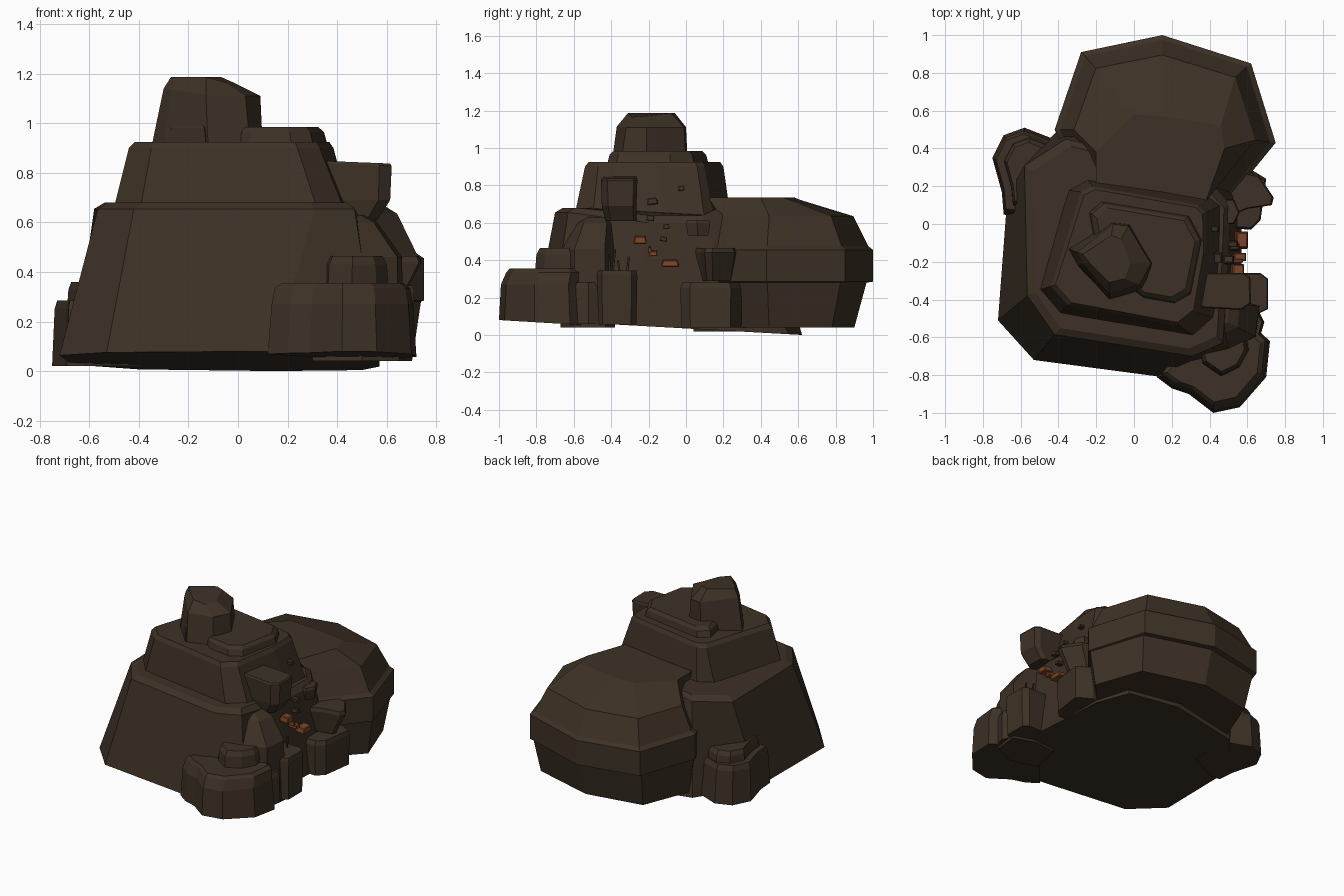
import bpy, bmesh
from mathutils import Vector, Euler

if "Cube" in bpy.data.objects:
    bpy.data.objects.remove(bpy.data.objects["Cube"])


def material(name, rgb):
    m = bpy.data.materials.new(name)
    m.diffuse_color = (*rgb, 1)
    m.use_nodes = True
    m.node_tree.nodes["Principled BSDF"].inputs["Base Color"].default_value = m.diffuse_color
    return m


STONE = material("dark_stone", (0.047, 0.031, 0.019))
ORE = material("orange_ore", (0.2, 0.06, 0.02))


def tilt(x, y):
    """Height of the sloping underside."""
    return max(0.0, 0.035 - 0.056 * y)


def scaled(poly, s, shift=(0, 0)):
    cx = sum(p[0] for p in poly) / len(poly)
    cy = sum(p[1] for p in poly) / len(poly)
    return [(cx + (x - cx) * s + shift[0], cy + (y - cy) * s + shift[1]) for x, y in poly]


def loft(name, rings, mat=STONE):
    """Skin a stack of outlines; each is (points, z) with z a number or function."""
    bm = bmesh.new()
    loops = [[bm.verts.new((x, y, z(x, y) if callable(z) else z)) for x, y in pts]
             for pts, z in rings]
    n = len(loops[0])
    for a, b in zip(loops, loops[1:]):
        for i in range(n):
            j = (i + 1) % n
            bm.faces.new((a[i], a[j], b[j], b[i]))
    bm.faces.new(loops[0][::-1])
    bm.faces.new(loops[-1])
    bmesh.ops.recalc_face_normals(bm, faces=bm.faces)
    me = bpy.data.meshes.new(name)
    bm.to_mesh(me)
    bm.free()
    me.materials.append(mat)
    ob = bpy.data.objects.new(name, me)
    bpy.context.collection.objects.link(ob)
    return ob


def boulder(name, poly, levels):
    """One outline repeated at (z, scale) levels."""
    return loft(name, [(scaled(poly, s), z) for z, s in levels])


def chip(name, loc, size, rot=(0, 0, 0), mat=STONE):
    """Small bevelled block."""
    bm = bmesh.new()
    bmesh.ops.create_cube(bm, size=1)
    e = Euler(rot).to_matrix()
    for v in bm.verts:
        s = 0.82 if v.co.z > 0 else 1
        v.co = e @ Vector((v.co.x * size[0] * s, v.co.y * size[1] * s, v.co.z * size[2])) + Vector(loc)
    bmesh.ops.bevel(bm, geom=bm.edges[:], offset=min(size) * 0.12, segments=1, affect='EDGES')
    me = bpy.data.meshes.new(name)
    bm.to_mesh(me)
    bm.free()
    me.materials.append(mat)
    bpy.context.collection.objects.link(bpy.data.objects.new(name, me))


# main mound
base = [(-.72, -.51), (-.53, -.72), (.15, -.81), (.56, -.72), (.57, -.3), (.57, .3),
        (.5, .55), (.15, .62), (-.4, .5), (-.67, .15)]
brow = [(-.565, -.38), (-.42, -.585), (.31, -.70), (.47, -.63), (.5, -.2), (.51, .1),
        (.42, .2), (0, .36), (-.36, .45), (-.58, .31)]
loft("main_mound", [(base, tilt), (brow, lambda x, y: .60 if x > .48 else .655),
                    (scaled(brow, .93), lambda x, y: .64 if x > .4 and y > -.4 else .68)])

# second tier
low = [(-.51, -.35), (-.4, -.48), (.33, -.6), (.44, -.5), (.46, -.1), (.46, .1), (.4, .15),
       (-.25, .24), (-.36, .18)]
top = [(-.44, -.33), (-.35, -.43), (.24, -.54), (.33, -.47), (.385, -.15), (.38, .06), (.34, .1),
       (-.22, .2), (-.28, .17)]
loft("second_tier", [(low, .62), (top, .9), (scaled(top, .95), .925)])

# third tier
cap = [(-.25, .07), (-.18, .13), (.3, .05), (.37, -.08), (.31, -.38), (.22, -.43), (.05, -.4), (-.2, -.2)]
boulder("third_tier", cap, [(.88, 1), (.965, .92), (.985, .84)])

# peak
foot = [(-.35, -.13), (-.3, -.22), (-.12, -.4), (.05, -.35), (.1, -.21), (-.02, 0), (-.12, .01)]
head = [(-.30, -.15), (-.27, -.21), (-.13, -.37), (.03, -.32), (.09, -.21), (-.03, -.01), (-.11, 0)]
crown = [(-.27, -.16), (-.24, -.2), (-.13, -.31), (-.05, -.29), (-.02, -.21), (-.07, -.08), (-.12, -.06)]
loft("peak", [(foot, .9), (head, lambda x, y: 1.11 + max(0, -.1 - x) * .15),
              (crown, lambda x, y: 1.187 if x < -.06 else 1.165)])
boulder("peak_chip", [(-.28, -.24), (-.21, -.31), (-.13, -.4), (-.1, -.3), (-.2, -.2)],
        [(.92, 1), (.98, .9), (.99, .8)])

# rounded rear boulder, running in under the tiers
rear = [(-.42, .5), (-.28, .91), (.15, 1.0), (.62, .85), (.75, .43), (.48, .1), (-.25, .1)]


def about(sx, sy):
    return [(.15 + (x - .15) * sx, .5 + (y - .5) * sy) for x, y in rear]


ridge = [(-.2, .38), (0, .58), (.15, .57), (.46, .52), (.48, .4), (.38, .12), (-.2, .12)]
loft("rear_boulder", [(about(.92, .8), .04), (about(.98, .93), .28), (about(1, 1), .285),
                      (about(1, 1), .455), (about(.95, .95), .475), (about(.82, .79), .635),
                      (ridge, .735)])

# left rock, two levels
left = [(-.75, .35), (-.69, .47), (-.58, .51), (-.4, .44), (-.4, .15), (-.62, .04), (-.69, .05), (-.7, .17)]
boulder("left_rock_lower", left, [(.02, 1), (.25, .93), (.285, .86)])
boulder("left_rock_upper", scaled(left, .82, (.03, 0)), [(.2, 1), (.33, .92), (.36, .82)])

# front right rock, two levels
fr = [(.12, -.81), (.2, -.87), (.29, -.9), (.42, -1.0), (.56, -.97), (.7, -.81), (.72, -.62),
      (.62, -.53), (.3, -.6)]
loft("front_rock_lower", [(fr, lambda x, y: .02 - .06 * y), (scaled(fr, .95), .27),
                          (scaled(fr, .91, (0, .02)), .335), (scaled(fr, .82, (0, .02)), .355)])
fr2 = [(.36, -.74), (.46, -.81), (.56, -.76), (.61, -.67), (.6, -.56), (.4, -.52), (.33, -.6)]
boulder("front_rock_upper", fr2, [(.3, 1), (.43, .93), (.465, .8)])

# shoulder rock beside the recess
sh = [(.3, -.62), (.5, -.67), (.65, -.6), (.67, -.43), (.52, -.38), (.35, -.4)]
loft("shoulder_rock", [(sh, .04), (scaled(sh, .95), .46), (scaled(sh, .72, (-.06, .03)), .6),
                       (scaled(sh, .5, (-.08, .04)), .63)])
boulder("shoulder_foot", [(.5, -.66), (.66, -.62), (.69, -.52), (.66, -.46), (.5, -.46)],
        [(.06, 1), (.25, .95), (.28, .85)])

# column and overhang on the right
col = [(.45, -.49), (.63, -.49), (.71, -.45), (.71, -.29), (.67, -.26), (.45, -.26)]
boulder("right_column", col, [(.055, .95), (.32, 1), (.345, .95)])
over = [(.3, -.44), (.57, -.455), (.62, -.42), (.615, -.28), (.58, -.26), (.3, -.26)]
loft("overhang", [(scaled(over, .86, (-.04, .01)), .61), (scaled(over, .95), .69),
                  (over, lambda x, y: .84 - .04 * (x - .3)),
                  (scaled(over, .94), lambda x, y: .85 - .04 * (x - .3))])

# rocks at the far side of the recess
far = [(.45, -.02), (.62, -.03), (.67, .02), (.7, .24), (.6, .3), (.45, .3)]
boulder("far_column", far, [(.04, .97), (.25, 1), (.28, .93)])
wedge = [(.45, .02), (.6, .08), (.73, .1), (.74, .14), (.66, .26), (.45, .3)]
loft("far_wedge", [(scaled(wedge, .8, (-.05, 0)), .29), (wedge, .44), (scaled(wedge, .92), .465)])
small = [(.4, 0), (.53, 0), (.56, .06), (.53, .13), (.4, .13)]
boulder("far_knob", small, [(.53, .85), (.6, 1), (.615, .9)])

# ore blocks and stone chips on the recess wall: (y, z, x, width, height)
for i, (y, z, x, w, h) in enumerate([(-.245, .51, .55, .07, .04), (-.085, .385, .57, .095, .035),
                                     (-.175, .437, .56, .045, .025), (-.195, .458, .545, .02, .025)]):
    chip(f"ore_block_{i}", (x, y, z), (.07, w, h), (.02 * (i - 1), .1, 0), ORE)
for i, (y, z, x, w, h) in enumerate([(-.18, .715, .44, .06, .035), (-.19, .625, .50, .045, .03),
                                     (-.105, .58, .52, .035, .025), (-.12, .513, .53, .04, .025),
                                     (-.025, .785, .42, .035, .025)]):
    chip(f"stone_chip_{i}", (x, y, z), (.06, w, h), (.15 * (-1) ** i, 0, 0))

# thin upright splinters on the column
for i, (y, h, r) in enumerate([(-.41, .09, .1), (-.385, .12, -.12), (-.36, .06, .15), (-.31, .08, -.1)]):
    chip(f"splinter_{i}", (.6, y, .34 + h / 2), (.012, .012, h), (r, 0, 0))
